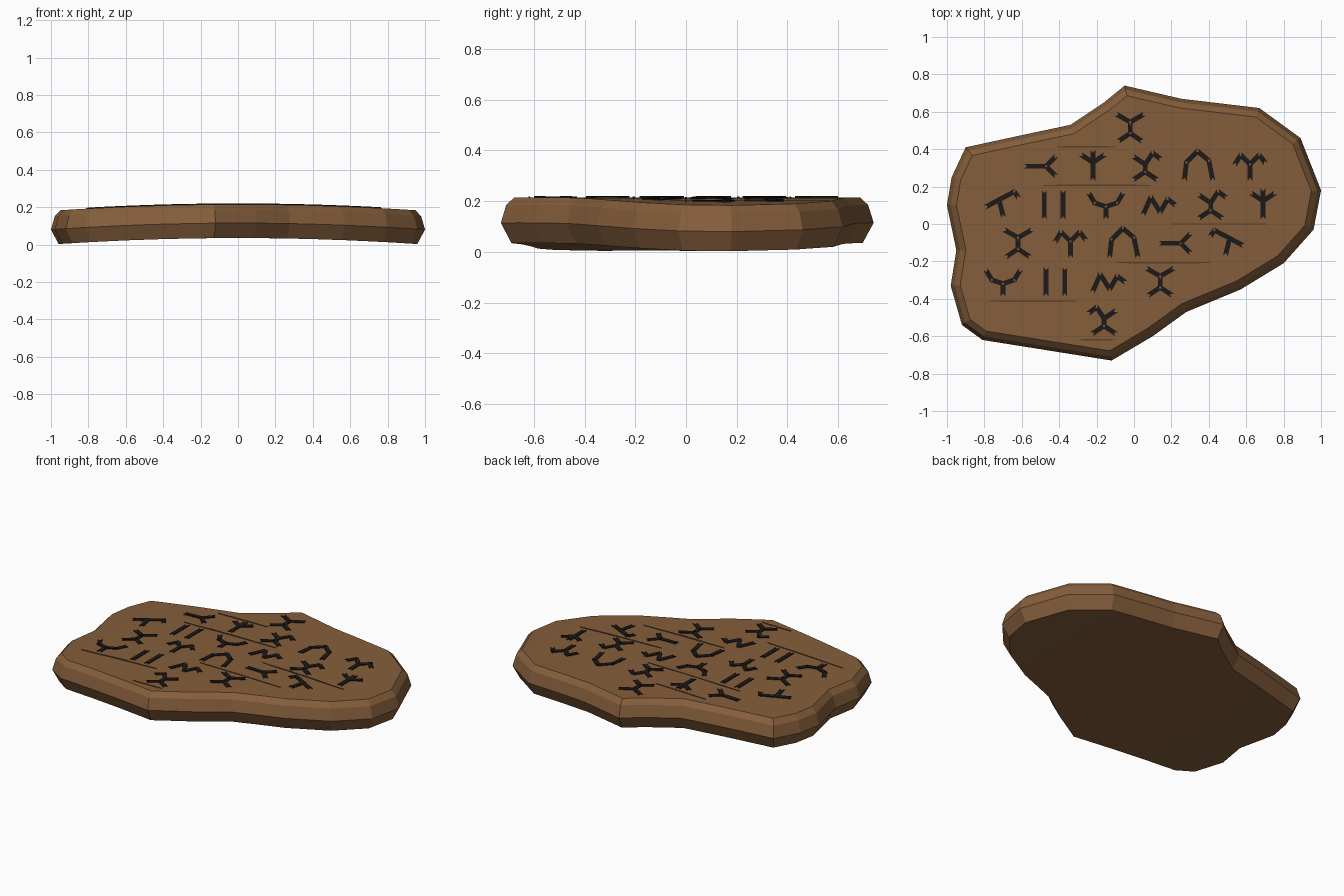
import bpy, bmesh
from mathutils import Vector

cube = bpy.data.objects.get("Cube")
if cube:
    bpy.data.objects.remove(cube, do_unlink=True)

ARCH = 0.035      # rise of the slab between its two ends
THICK = 0.18


def arch(x):
    return ARCH * (1 - x * x)


def material(name, colour):
    mat = bpy.data.materials.new(name)
    mat.use_nodes = True
    mat.diffuse_color = (*colour, 1)
    bsdf = mat.node_tree.nodes["Principled BSDF"]
    bsdf.inputs["Base Color"].default_value = (*colour, 1)
    bsdf.inputs["Roughness"].default_value = 0.9
    return mat


wood = material("brown wood", (0.235, 0.112, 0.044))
crack_brown = material("crack brown", (0.10, 0.05, 0.022))
char = material("charred black", (0.012, 0.010, 0.009))


def finish(name, bm, mat):
    bmesh.ops.recalc_face_normals(bm, faces=bm.faces)
    mesh = bpy.data.meshes.new(name)
    bm.to_mesh(mesh)
    bm.free()
    mesh.materials.append(mat)
    obj = bpy.data.objects.new(name, mesh)
    bpy.context.collection.objects.link(obj)
    return obj


# Slab: irregular outline, clockwise from the back tip
OUTLINE = [Vector(p) for p in (
    (-.05, .74), (.25, .67), (.67, .62), (.89, .46), (1, .18), (.96, -.03),
    (.8, -.21), (.57, -.35), (.28, -.47), (.1, -.6), (-.12, -.73),
    (-.81, -.62), (-.92, -.54), (-.98, -.33), (-.95, -.14), (-1, .1),
    (-.975, .25), (-.9, .41), (-.6, .475), (-.34, .53), (-.16, .65))]


def inset(points, d):
    result = []
    for i, p in enumerate(points):
        a = (p - points[i - 1]).normalized()
        b = (points[(i + 1) % len(points)] - p).normalized()
        na, nb = Vector((a.y, -a.x)), Vector((b.y, -b.x))
        result.append(p + (na + nb) * d / (1 + na.dot(nb)))
    return result


bm = bmesh.new()
rings = []
for d, z in ((.04, 0), (0, .08), (.02, .15), (.05, THICK)):
    rings.append([bm.verts.new((p.x, p.y, z)) for p in inset(OUTLINE, d)])
for low, high in zip(rings, rings[1:]):
    for i in range(len(low)):
        bm.faces.new((low[i - 1], low[i], high[i], high[i - 1]))
bm.faces.new(rings[0])
bm.faces.new(rings[-1])

# Slices across the slab let it arch gently
for i in range(-4, 5):
    bmesh.ops.bisect_plane(bm, geom=bm.verts[:] + bm.edges[:] + bm.faces[:],
                           plane_co=(i * 0.2, 0, 0), plane_no=(1, 0, 0))
for v in bm.verts:
    v.co.z += arch(v.co.x)
finish("tablet_slab", bm, wood)


# Thin plate that follows the arched top
def plate(bm, points, height):
    def ring(dz):
        return [bm.verts.new((p.x, p.y, THICK + arch(p.x) + dz)) for p in points]
    low, high = ring(-0.002), ring(height)
    bm.faces.new(high)
    bm.faces.new(low[::-1])
    for i in range(len(points)):
        bm.faces.new((low[i - 1], low[i], high[i], high[i - 1]))


# Carved stroke with forked ends
def stroke(bm, a, b, width=0.013, fork=0.008):
    along = (b - a).normalized()
    side = Vector((-along.y, along.x)) * width
    tip = along * fork
    plate(bm, [a - tip + side, a + tip, a - tip - side,
               b + tip - side, b - tip, b + tip + side], 0.005)


# Sign shapes as polylines, in hundredths of a unit
LEGS = [(-6, -7), (0, -3), (6, -7)]
STEM = [(0, 2), (0, -3)]
SIGNS = {
    "figure": [[(-7, 7), (0, 3), (7, 7)], STEM, LEGS],
    "trident": [[(-6, 6), (0, 2), (6, 6)], [(0, 8), (0, -7)]],
    "branch": [[(-8, 0), (3, 0)], [(8, 5), (3, 0), (8, -5)]],
    "arch": [[(-7, -7), (-6, 2), (0, 8), (6, 3), (8, -7)]],
    "sprout": [[(-8, 1), (-5, 6), (0, 1), (5, 6), (8, 2)], [(0, 1), (0, -7)]],
    "dancer": [[(-6, 5), (0, 1), (4, 7), (8, 4)], STEM, LEGS],
    "hook": [[(-8, -1), (7, 7), (9, 4)], [(-1, 2), (1, -6)]],
    "bars": [[(-5, 7), (-5, -7)], [(5, 7), (5, -7)]],
    "cup": [[(-9, 6), (-6, 1), (0, -1), (6, 1), (9, 6)], [(0, -1), (0, -7)]],
    "wave": [[(-8, -5), (-4, 4), (1, -4), (5, 3), (9, 0)]],
}
# Each row: first x, then sign names; a minus sign mirrors the shape
ROWS = [
    (-.02, "figure"),
    (-.50, "branch trident dancer arch sprout"),
    (-.71, "hook bars cup wave dancer trident"),
    (-.62, "figure sprout arch branch -hook"),
    (-.70, "cup bars wave figure"),
    (-.16, "-dancer"),
]
PITCH = 0.28
ROW_STEP = 0.206

for r, (start, names) in enumerate(ROWS):
    bm = bmesh.new()
    y = (2.5 - r) * ROW_STEP
    for c, name in enumerate(names.split()):
        flip = -1 if name.startswith("-") else 1
        centre = Vector((start + c * PITCH, y))
        for line in SIGNS[name.strip("-")]:
            pts = [centre + Vector((flip * px, py)) / 100 for px, py in line]
            for a, b in zip(pts, pts[1:]):
                stroke(bm, a, b)
    finish(f"carved_signs_row_{r + 1}", bm, char)

# Tapered cracks ruled between the rows
bm = bmesh.new()
SPANS = [(-.43, -.08), (-.52, .12), (.17, .74), (-.12, .44), (-.81, -.28), (-.3, -.1)]
for r, (x0, x1) in enumerate(SPANS):
    y = (2 - r) * ROW_STEP
    xs = [x0 + (x1 - x0) * i / 6 for i in range(7)]
    upper = [Vector((x, y + 0.004)) for x in xs[1:-1]]
    lower = [Vector((x, y - 0.004)) for x in xs[-2:0:-1]]
    plate(bm, [Vector((x0, y)), *upper, Vector((x1, y)), *lower], 0.003)
finish("surface_cracks", bm, crack_brown)
